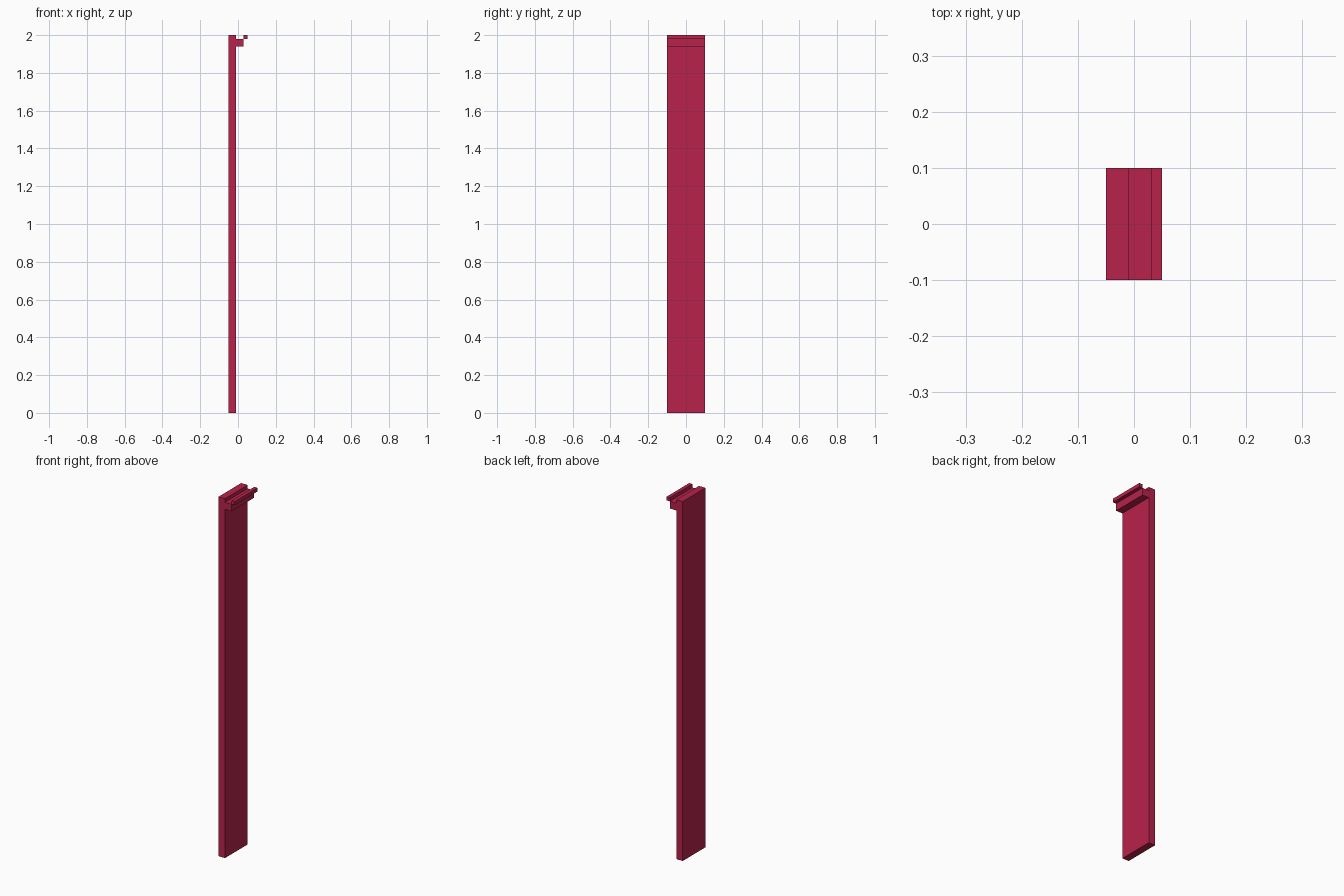
import bpy

cube = bpy.data.objects.get("Cube")
if cube:
    bpy.data.objects.remove(cube, do_unlink=True)

# Single crimson colour
crimson = bpy.data.materials.new("crimson")
crimson.use_nodes = True
colour = (0.48, 0.016, 0.07, 1)
crimson.diffuse_color = colour
crimson.node_tree.nodes["Principled BSDF"].inputs["Base Color"].default_value = colour

DEPTH = 0.2


def box(name, x0, x1, z0, z1):
    """Full-depth block spanning the given x and z ranges."""
    bpy.ops.mesh.primitive_cube_add(size=1, location=((x0 + x1) / 2, 0, (z0 + z1) / 2))
    ob = bpy.context.object
    ob.name = name
    ob.scale = (x1 - x0, DEPTH, z1 - z0)
    bpy.ops.object.transform_apply(location=False, rotation=False, scale=True)
    ob.data.materials.append(crimson)
    return ob


# Tall upright panel
box("panel", -0.05, -0.01, 0, 2)
# Ledge below the top edge
box("ledge", -0.01, 0.03, 1.94, 1.98)
# Thin lip along the outer top edge of the ledge
box("lip", 0.03, 0.05, 1.98, 2)
